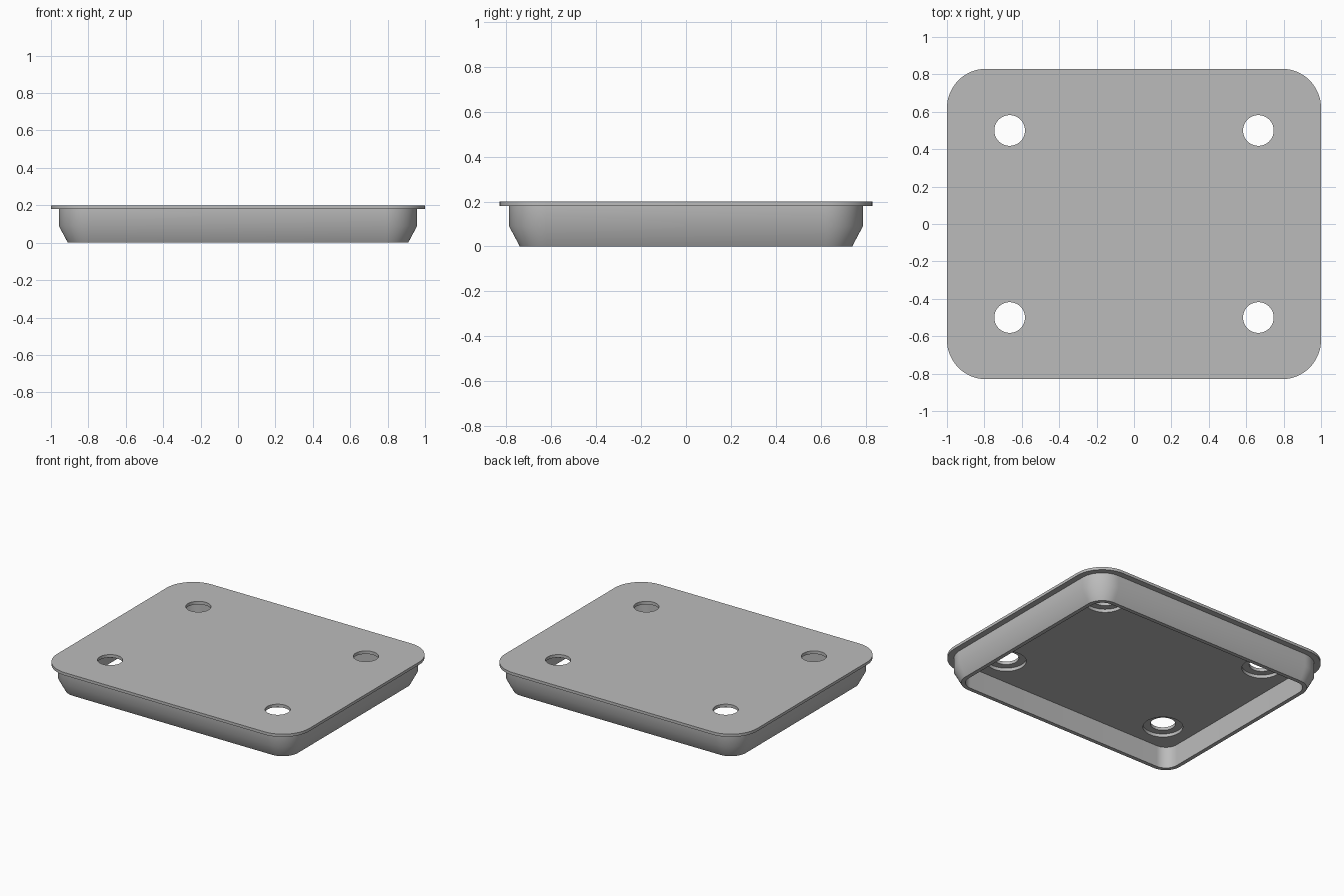
import bpy, bmesh, math

if "Cube" in bpy.data.objects:
    bpy.data.objects.remove(bpy.data.objects["Cube"], do_unlink=True)

grey = bpy.data.materials.new("plain grey")
grey.use_nodes = True
colour = (0.5, 0.5, 0.5, 1)
grey.diffuse_color = colour
grey.node_tree.nodes["Principled BSDF"].inputs["Base Color"].default_value = colour

STEPS = 16


def outline(hx, hy, r, cx=0, cy=0):
    """Rounded rectangle, or a circle when r equals both half sizes."""
    points = []
    for corner, (sx, sy) in enumerate([(1, 1), (-1, 1), (-1, -1), (1, -1)]):
        for i in range(STEPS + 1):
            a = math.pi / 2 * (corner + i / STEPS)
            p = (cx + sx * (hx - r) + r * math.cos(a), cy + sy * (hy - r) + r * math.sin(a))
            if not points or math.dist(p, points[-1]) > 1e-5:
                points.append(p)
    if math.dist(points[0], points[-1]) < 1e-5:
        points.pop()
    return points


def loft(bm, sections):
    """Closed solid through a stack of (outline, height) sections."""
    rings = [[bm.verts.new((x, y, z)) for x, y in pts] for pts, z in sections]
    for low, high in zip(rings, rings[1:]):
        for i in range(len(low)):
            j = (i + 1) % len(low)
            bm.faces.new((low[i], low[j], high[j], high[i]))
    bm.faces.new(rings[0][::-1])
    bm.faces.new(rings[-1])


def finish(bm, name):
    bmesh.ops.recalc_face_normals(bm, faces=bm.faces)
    mesh = bpy.data.meshes.new(name)
    bm.to_mesh(mesh)
    bm.free()
    obj = bpy.data.objects.new(name, mesh)
    bpy.context.collection.objects.link(obj)
    mesh.materials.append(grey)
    return obj


# Tray body: hollow underside, tapered skirt, overhanging flange.
# Each section is (inset from the flange edge, height).
profile = [(0.118, 0.155), (0.118, 0), (0.09, 0), (0.042, 0.09),
           (0.042, 0.18), (0, 0.18), (0, 0.2)]
bm = bmesh.new()
loft(bm, [(outline(1 - d, 0.83 - d, 0.21 - d), z) for d, z in profile])
tray = finish(bm, "tray")

# Four through holes, each with a wider recess on the underside
bm = bmesh.new()
bore = [(0.13, 0.1), (0.13, 0.178), (0.082, 0.178), (0.082, 0.25)]
for sx in (-1, 1):
    for sy in (-1, 1):
        loft(bm, [(outline(r, r, r, sx * 0.665, sy * 0.5), z) for r, z in bore])
cutter = finish(bm, "hole_cutter")
cutter.hide_render = True

cut = tray.modifiers.new("holes", "BOOLEAN")
cut.operation = "DIFFERENCE"
cut.solver = "EXACT"
cut.object = cutter
bpy.ops.object.select_all(action="DESELECT")
tray.select_set(True)
bpy.context.view_layer.objects.active = tray
bpy.ops.object.modifier_apply(modifier=cut.name)
bpy.data.objects.remove(cutter, do_unlink=True)
bpy.ops.object.shade_smooth_by_angle(angle=math.radians(32))
